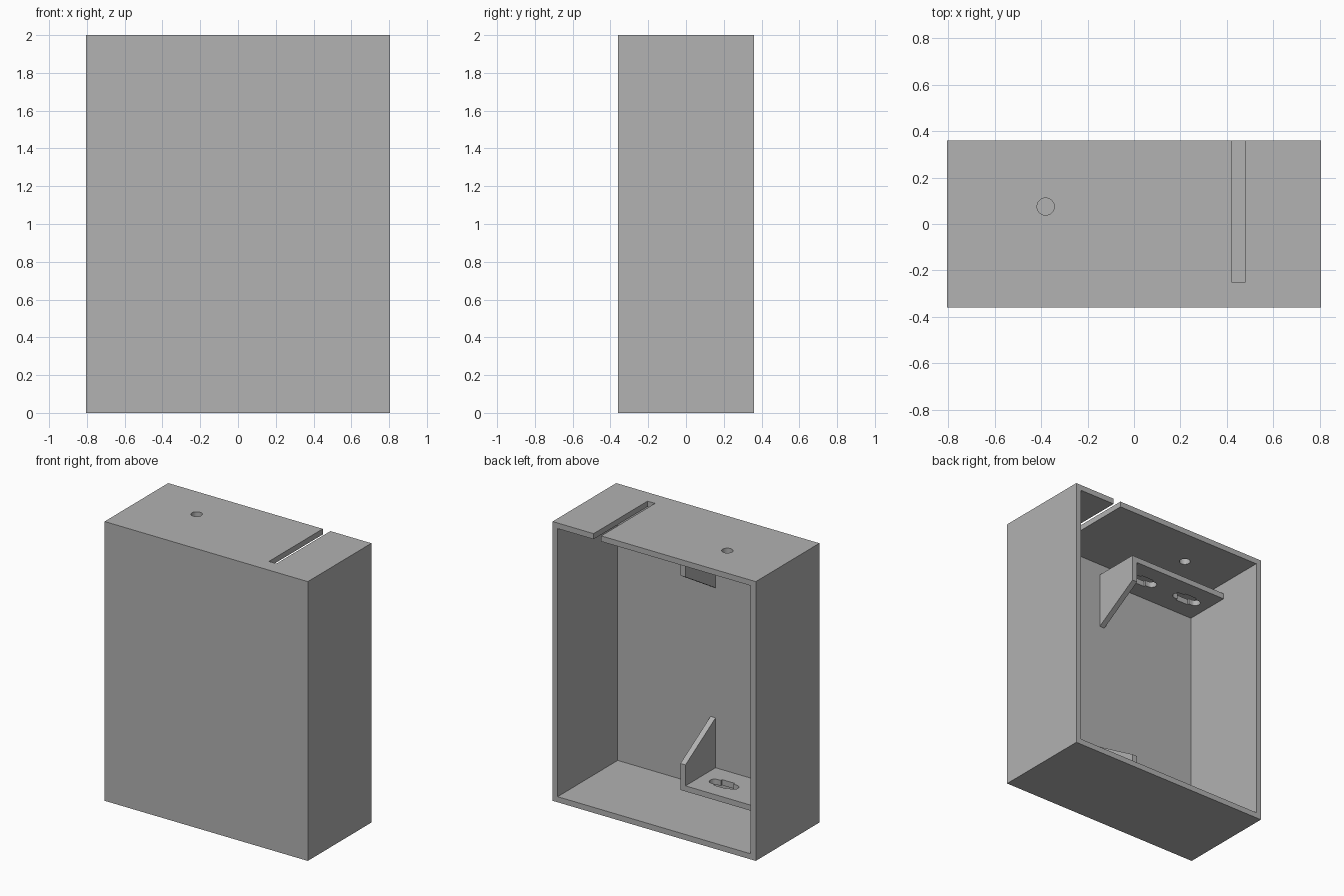
import bpy, bmesh, math
from mathutils import Vector

if "Cube" in bpy.data.objects:
    bpy.data.objects.remove(bpy.data.objects["Cube"], do_unlink=True)

grey = bpy.data.materials.new("plain grey")
grey.use_nodes = True
GREY = (0.445, 0.445, 0.445, 1)
grey.diffuse_color = GREY
grey.node_tree.nodes["Principled BSDF"].inputs["Base Color"].default_value = GREY


def prism(name, profile, lo, hi, axis="z"):
    """Extrude a profile: (x, y) points along z, or (y, z) points along x."""
    bm = bmesh.new()
    place = (lambda a, b: (a, b, lo)) if axis == "z" else (lambda a, b: (lo, a, b))
    step = Vector((0, 0, hi - lo)) if axis == "z" else Vector((hi - lo, 0, 0))
    face = bm.faces.new([bm.verts.new(place(a, b)) for a, b in profile])
    top = bmesh.ops.extrude_face_region(bm, geom=[face])["geom"]
    bmesh.ops.translate(bm, vec=step, verts=[v for v in top if isinstance(v, bmesh.types.BMVert)])
    bmesh.ops.recalc_face_normals(bm, faces=bm.faces[:])
    mesh = bpy.data.meshes.new(name)
    bm.to_mesh(mesh)
    bm.free()
    mesh.materials.append(grey)
    obj = bpy.data.objects.new(name, mesh)
    bpy.context.scene.collection.objects.link(obj)
    return obj


def box(name, x0, x1, y0, y1, z0, z1):
    return prism(name, [(x0, y0), (x1, y0), (x1, y1), (x0, y1)], z0, z1)


def cut(obj, cutter):
    """Subtract the cutter and remove it."""
    mod = obj.modifiers.new("cut", "BOOLEAN")
    mod.operation, mod.solver, mod.object = "DIFFERENCE", "EXACT", cutter
    bpy.context.view_layer.objects.active = obj
    bpy.ops.object.modifier_apply(modifier=mod.name)
    bpy.data.objects.remove(cutter, do_unlink=True)


def arc(cx, cy, r, start, end, n):
    angles = [math.radians(start + (end - start) * i / n) for i in range(n + 1)]
    return [(cx + r * math.cos(a), cy + r * math.sin(a)) for a in angles]


def slot_profile(cx, cy, half=0.11, r=0.035, mid=0.05, wide=0.05):
    """Round-ended slot with a wider middle."""
    right = arc(cx + half - r, cy, r, -90, 90, 12)
    left = arc(cx - half + r, cy, r, 90, 270, 12)
    return (right + [(cx + mid, cy + r), (cx + mid, cy + wide),
                     (cx - mid, cy + wide), (cx - mid, cy + r)]
            + left + [(cx - mid, cy - r), (cx - mid, cy - wide),
                      (cx + mid, cy - wide), (cx + mid, cy - r)])


W, D, H, T = 0.805, 0.36, 2.0, 0.04

# Case: open at the back, with a long slot and a round hole in the top
case = box("case", -W, W, -D, D, 0, H)
cut(case, box("cavity", -W + T, W - T, -D + T, D + 0.1, T, H - T))
cut(case, box("top_slot", 0.42, 0.48, -0.25, D + 0.2, H - 0.1, H + 0.1))
cut(case, prism("top_hole", arc(-0.38, 0.075, 0.037, 0, 350, 35), H - 0.1, H + 0.1))

# Two slotted shelves, each with a sloping end gusset
EDGE, SIDE, LAP = 0.02, -0.01, 0.005
for label, base, up in (("lower", 0.155, 1), ("upper", 1.88, -1)):
    z0, z1 = sorted((base, base + up * T))
    shelf = box(label + "_shelf", -W + T - LAP, SIDE, -D + T - LAP, EDGE, z0, z1)
    for x in (-0.2, -0.58):
        cut(shelf, prism("slot", slot_profile(x, -0.145), z0 - 0.1, z1 + 0.1))
    side = [(-D + T - LAP, base), (EDGE, base),
            (EDGE, base + up * 0.19), (-D + T - LAP, base + up * 0.4)]
    prism(label + "_gusset", side, SIDE, SIDE + T, axis="x")
